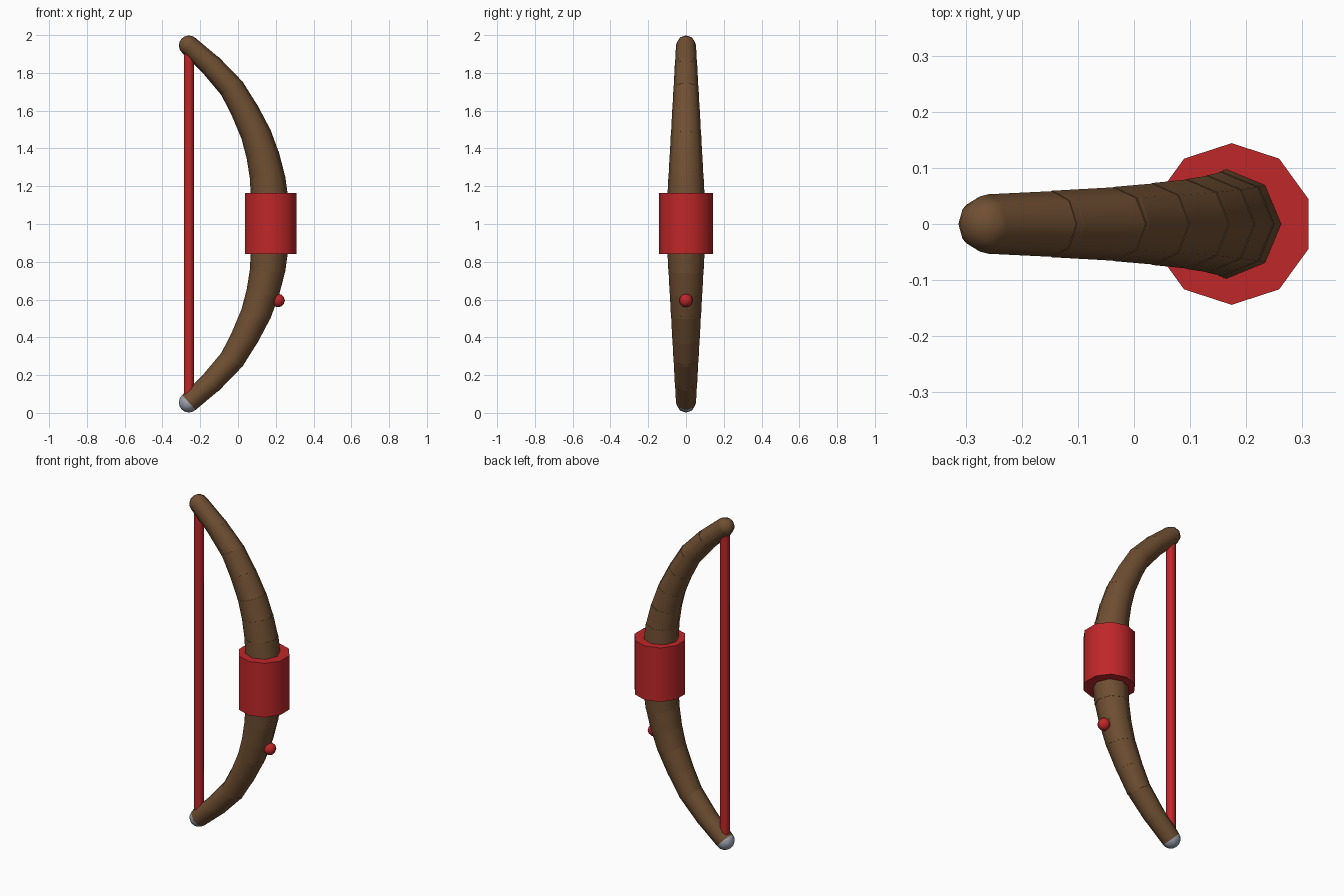
import bpy, bmesh, math
from mathutils import Matrix, Vector

cube = bpy.data.objects.get("Cube")
if cube:
    bpy.data.objects.remove(cube)


def material(name, rgb):
    m = bpy.data.materials.new(name)
    m.use_nodes = True
    m.diffuse_color = (*rgb, 1)
    m.node_tree.nodes["Principled BSDF"].inputs["Base Color"].default_value = (*rgb, 1)
    return m


brown = material("brown wood", (0.16, 0.078, 0.032))
red = material("red wrap", (0.52, 0.02, 0.022))
grey = material("grey metal", (0.34, 0.37, 0.43))


def along(a, b):
    """Rotation that turns local z towards b, keeping local y as it is."""
    d = b - a
    return Matrix.Rotation(math.atan2(d.x, d.z), 4, "Y")


def add_tube(bm, a, b, r1, r2, sides=8):
    place = Matrix.Translation((a + b) / 2) @ along(a, b)
    bmesh.ops.create_cone(bm, cap_ends=True, segments=sides, radius1=r1, radius2=r2,
                          depth=(b - a).length, matrix=place)


def add_ball(bm, centre, r, turn=Matrix.Identity(4), rings=6):
    return bmesh.ops.create_uvsphere(bm, u_segments=8, v_segments=rings, radius=r,
                                     matrix=Matrix.Translation(centre) @ turn)["verts"]


def finish(bm, name, *mats):
    mesh = bpy.data.meshes.new(name)
    bm.to_mesh(mesh)
    bm.free()
    obj = bpy.data.objects.new(name, mesh)
    bpy.context.collection.objects.link(obj)
    for m in mats:
        mesh.materials.append(m)
    bpy.ops.object.select_all(action="DESELECT")
    obj.select_set(True)
    bpy.context.view_layer.objects.active = obj
    bpy.ops.object.shade_smooth_by_angle(angle=math.radians(55))
    return obj


def point(x, z):
    return Vector((x, 0, z))


def radius(p):
    return 0.107 - 0.054 * abs(p.z - 1) / 0.945


# Centre line of the bow, top half then mirrored downwards
upper = [point(x, z) for x, z in ((-0.26, 1.945), (-0.138, 1.835), (-0.03, 1.715), (0.038, 1.595),
                                  (0.097, 1.47), (0.133, 1.355), (0.157, 1.24), (0.168, 1.12))]
path = upper + [point(0.17, 1)] + [point(p.x, 2 - p.z) for p in reversed(upper)]

# Limbs: straight tapered segments that overlap a little, with a ball in each joint
bm = bmesh.new()
for i, (a, b) in enumerate(zip(path, path[1:])):
    step = (b - a).normalized() * 0.012
    start = a - step if i else a
    end = b + step if i < len(path) - 2 else b
    add_tube(bm, start, end, radius(a), radius(b))
for a, b in zip(path[1:], path[2:]):
    add_ball(bm, a, radius(a) * 0.98, along(a, b))
finish(bm, "bow_limbs", brown)

# Rounded tips, the lower one shod with metal
for name, tip, inner in (("upper_tip", path[0], path[1]), ("lower_tip", path[-1], path[-2])):
    bm = bmesh.new()
    add_ball(bm, tip, radius(tip), along(inner, tip), 8)
    outward = (tip - inner).normalized()
    if name == "lower_tip":
        for f in bm.faces:
            f.material_index = int((f.calc_center_median() - tip).dot(outward) > 0.01)
    finish(bm, name, brown, grey)

# Grip wrapped round the middle
bm = bmesh.new()
add_tube(bm, point(0.174, 0.84), point(0.174, 1.165), 0.144, 0.144, 10)
finish(bm, "grip", red)

# Bowstring
bm = bmesh.new()
add_tube(bm, point(-0.26, 0.06), point(-0.26, 1.94), 0.027, 0.027)
finish(bm, "bowstring", red)

# Bead on a short peg on the lower limb
bm = bmesh.new()
add_ball(bm, point(0.212, 0.595), 0.036)
add_tube(bm, point(0.212, 0.595), point(0.192, 0.655), 0.013, 0.013, 6)
finish(bm, "bead", red)
